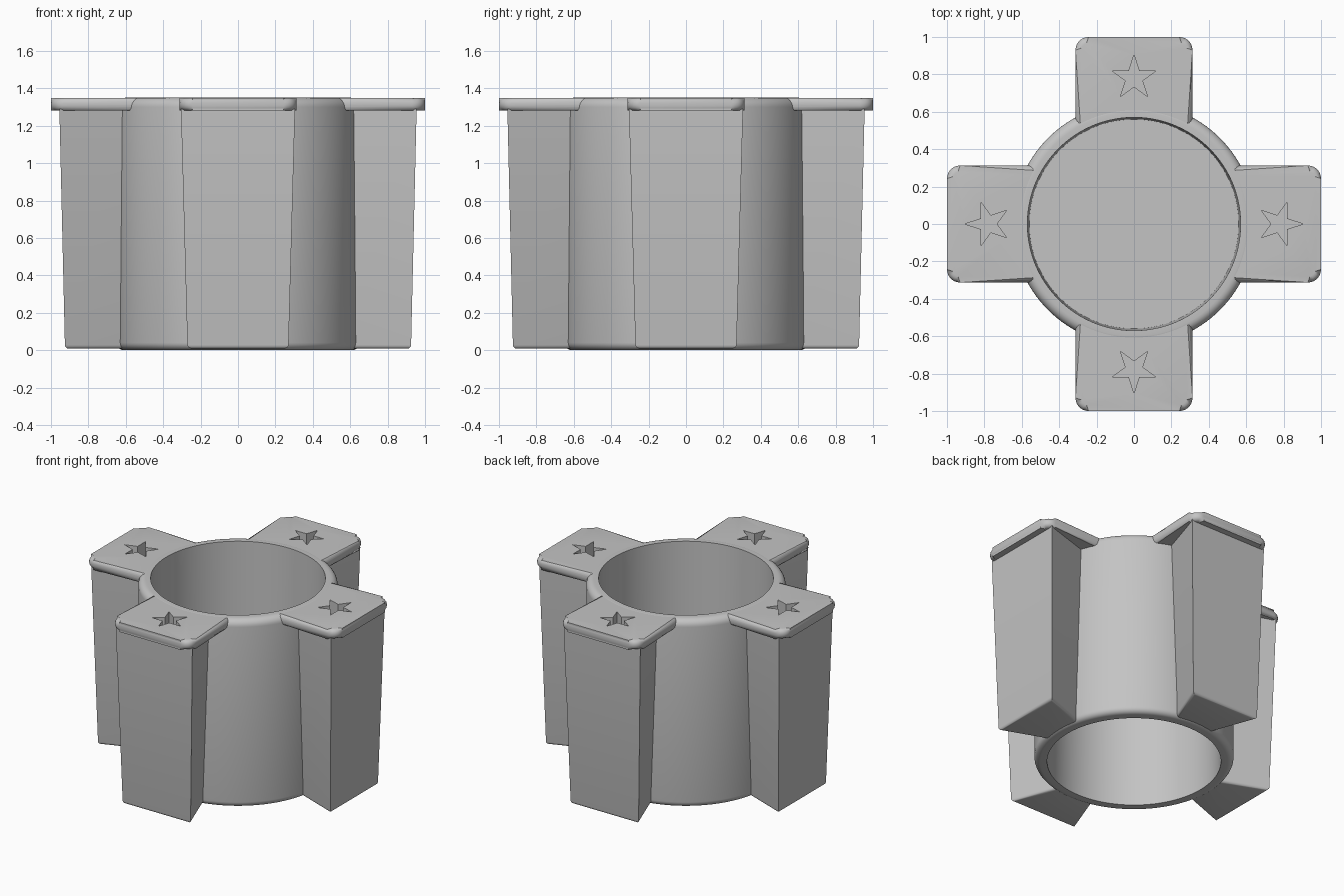
import bpy, bmesh
from math import sin, cos, pi, radians
from mathutils import Matrix

if "Cube" in bpy.data.objects:
    bpy.data.objects.remove(bpy.data.objects["Cube"])

HEIGHT = 1.35
PLATE_Z = 1.28

grey = bpy.data.materials.new("plain grey")
grey.use_nodes = True
colour = (0.55, 0.55, 0.55, 1)
grey.diffuse_color = colour
grey.node_tree.nodes["Principled BSDF"].inputs["Base Color"].default_value = colour


def arc(cx, cy, r, start, end, steps=6):
    angles = [radians(start + (end - start) * i / steps) for i in range(steps + 1)]
    return [(cx + r * cos(a), cy + r * sin(a)) for a in angles]


def finish(name, bm, turn=0):
    bmesh.ops.recalc_face_normals(bm, faces=bm.faces)
    bm.transform(Matrix.Rotation(turn, 4, 'Z'))
    mesh = bpy.data.meshes.new(name)
    bm.to_mesh(mesh)
    bm.free()
    mesh.materials.append(grey)
    obj = bpy.data.objects.new(name, mesh)
    bpy.context.collection.objects.link(obj)
    return obj


def loft(lower, upper, z0, z1):
    """Solid between two outlines with the same number of points."""
    bm = bmesh.new()
    a = [bm.verts.new((x, y, z0)) for x, y in lower]
    b = [bm.verts.new((x, y, z1)) for x, y in upper]
    bm.faces.new(a[::-1])
    bm.faces.new(b)
    for i in range(len(a)):
        j = (i + 1) % len(a)
        bm.faces.new((a[i], a[j], b[j], b[i]))
    return bm


def bevel_rims(bm, heights, width):
    edges = [e for e in bm.edges
             if any(all(abs(v.co.z - h) < 1e-5 for v in e.verts) for h in heights)]
    bmesh.ops.bevel(bm, geom=edges, offset=width, segments=4, profile=0.5,
                    affect='EDGES', clamp_overlap=True)


def select_only(obj):
    bpy.ops.object.select_all(action='DESELECT')
    obj.select_set(True)
    bpy.context.view_layer.objects.active = obj


def cut(obj, cutter):
    select_only(obj)
    mod = obj.modifiers.new("cut", 'BOOLEAN')
    mod.operation = 'DIFFERENCE'
    mod.solver = 'EXACT'
    mod.object = cutter
    bpy.ops.object.modifier_apply(modifier=mod.name)


def smooth(obj):
    select_only(obj)
    bpy.ops.object.shade_smooth_by_angle(angle=radians(35))


# Round body: turned profile with rounded outer rims and a floor halfway up
profile = [(0, 0.65), (0.56, 0.65), (0.567, 0)]
profile += arc(0.61, 0.04, 0.04, -90, 0)
profile += arc(0.60, HEIGHT - 0.05, 0.05, 0, 90)
profile += [(0.57, HEIGHT), (0.56, 0.70), (0, 0.70)]
bm = bmesh.new()
verts = [bm.verts.new((r, 0, z)) for r, z in profile]
edges = [bm.edges.new(pair) for pair in zip(verts, verts[1:])]
bmesh.ops.spin(bm, geom=verts + edges, cent=(0, 0, 0), axis=(0, 0, 1),
               angle=2 * pi, steps=128)
bmesh.ops.remove_doubles(bm, verts=bm.verts, dist=1e-5)
smooth(finish("round_body", bm))

# Cutter that trims the plates inside the body wall
circle = arc(0, 0, 0.585, 0, 360, 96)[:-1]
bore = finish("bore_cutter", loft(circle, circle, 1, 2))

# Four arms, each with a dovetail block, a rounded cap plate and a star recess
for i, side in enumerate(("back", "left", "front", "right")):
    turn = -i * pi / 2

    foot = [(-0.145, 0.59), (0.145, 0.59), (0.27, 0.925), (-0.27, 0.925)]
    head = [(-0.19, 0.59), (0.19, 0.59), (0.305, 0.955), (-0.305, 0.955)]
    bm = loft(foot, head, 0.008, PLATE_Z + 0.01)
    bevel_rims(bm, [0.008], 0.02)
    block = finish(side + "_block", bm, turn)

    outline = [(-0.313, 0.45), (0.313, 0.45)]
    outline += arc(0.243, 0.93, 0.07, 0, 90) + arc(-0.243, 0.93, 0.07, 90, 180)
    top = HEIGHT - 0.001
    bm = loft(outline, outline, PLATE_Z, top)
    bevel_rims(bm, [PLATE_Z, top], 0.03)
    plate = finish(side + "_cap_plate", bm, turn)

    star = []
    for k in range(10):
        r = 0.047 if k % 2 else 0.124
        a = pi / 2 + k * pi / 5
        star.append((r * cos(a), 0.781 + r * sin(a)))
    punch = finish(side + "_star_cutter", loft(star, star, HEIGHT - 0.1, 1.5), turn)

    cut(plate, bore)
    cut(plate, punch)
    cut(block, punch)
    smooth(plate)
    smooth(block)
    bpy.data.objects.remove(punch)

bpy.data.objects.remove(bore)
